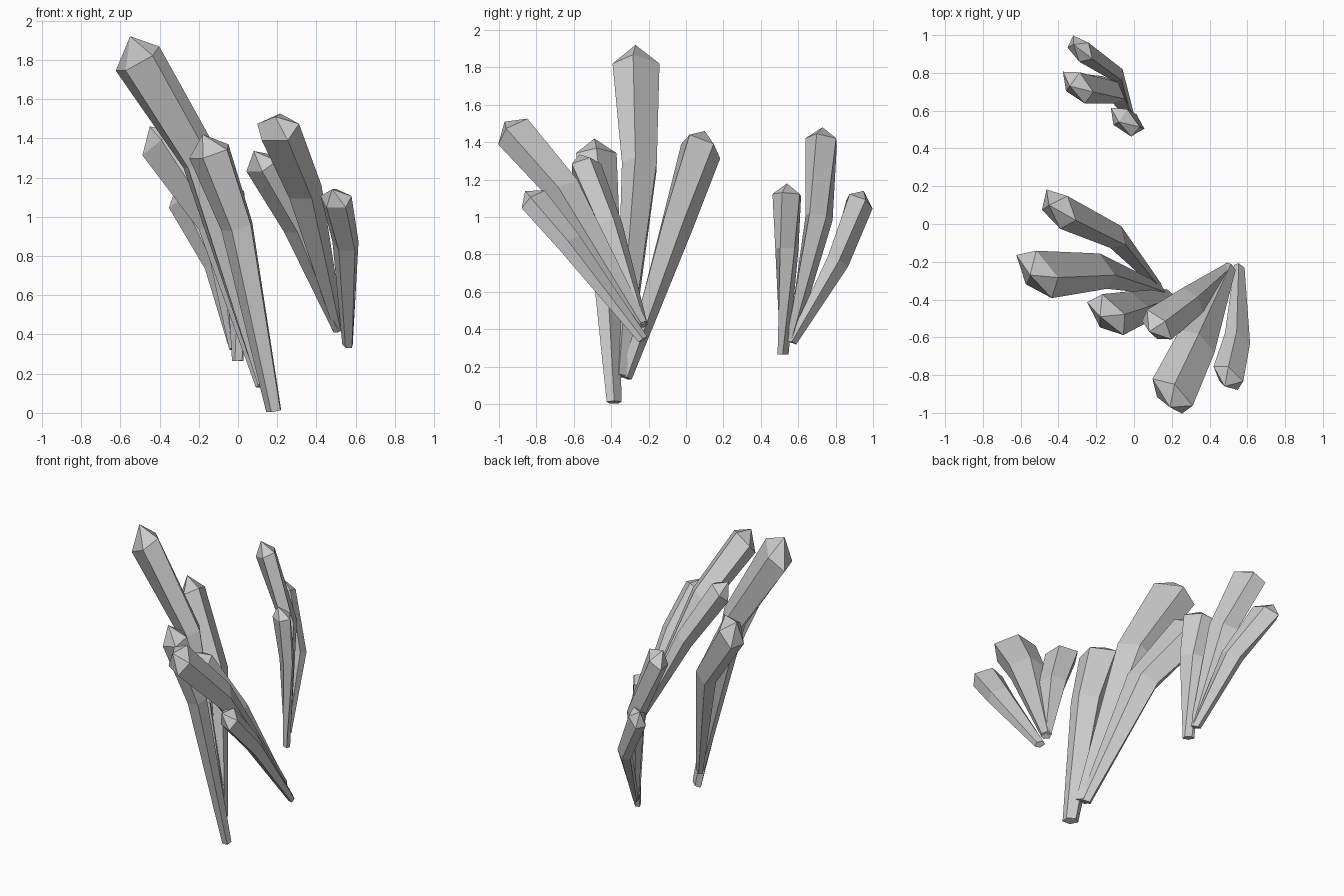
import bpy, bmesh, math
from mathutils import Vector

if "Cube" in bpy.data.objects:
    bpy.data.objects.remove(bpy.data.objects["Cube"])

SIDES = 5
WIDE = Vector((1, -1, 0)).normalized()    # shards are broad along this direction
THIN = Vector((1, 1, 0)).normalized()     # and flattened along this one

def ring(bm, centre, axis, radius):
    """Flattened pentagon across the axis, with one corner on the upper side."""
    axis = axis.normalized()
    side = axis.cross(Vector((0, 0, 1))).normalized()
    up = side.cross(axis)
    pts = []
    for i in range(SIDES):
        a = math.tau * i / SIDES
        d = radius * (up * math.cos(a) + side * math.sin(a))
        d = d + 0.27 * d.dot(WIDE) * WIDE - 0.27 * d.dot(THIN) * THIN
        pts.append(bm.verts.new(centre + d))
    return pts

def shard(name, base, bend, top, apex, r0, r1, r2):
    """Bent crystal that widens upward and ends in a blunt point."""
    base, bend, top, apex = map(Vector, (base, bend, top, apex))
    low, high = bend - base, top - bend
    bm = bmesh.new()
    rings = [ring(bm, base, low, r0),
             ring(bm, bend, low.normalized() + high.normalized(), r1),
             ring(bm, top, high, r2)]
    bm.faces.new(rings[0])
    for a, b in zip(rings, rings[1:]):
        for i in range(SIDES):
            j = (i + 1) % SIDES
            bm.faces.new((a[i], a[j], b[j], b[i]))
    point = bm.verts.new(apex)
    for i in range(SIDES):
        bm.faces.new((rings[2][i], rings[2][(i + 1) % SIDES], point))
    bmesh.ops.recalc_face_normals(bm, faces=bm.faces)
    mesh = bpy.data.meshes.new(name)
    bm.to_mesh(mesh)
    bm.free()
    bpy.context.collection.objects.link(bpy.data.objects.new(name, mesh))

# Large cluster
shard("large_shard_tall", (.13, -.34, .15), (-.19, -.24, 1.28), (-.51, -.26, 1.80), (-.55, -.27, 1.92), .035, .10, .13)
shard("large_shard_back", (.12, -.32, .14), (-.12, -.05, .97), (-.40, .08, 1.37), (-.45, .10, 1.46), .03, .09, .115)
shard("large_shard_front", (.185, -.385, .01), (.0, -.44, .95), (-.14, -.48, 1.33), (-.18, -.49, 1.42), .04, .085, .11)

# Front right cluster
shard("right_shard_long", (.51, -.23, .43), (.33, -.64, 1.14), (.20, -.91, 1.45), (.19, -.97, 1.51), .028, .095, .11)
shard("right_shard_inner", (.51, -.23, .42), (.30, -.41, .95), (.12, -.54, 1.27), (.08, -.57, 1.335), .025, .07, .085)
shard("right_shard_short", (.56, -.23, .345), (.55, -.62, .86), (.50, -.81, 1.09), (.48, -.86, 1.14), .028, .068, .08)

# Small back cluster
shard("back_shard_outer", (-.02, .57, .33), (-.11, .81, .76), (-.285, .925, 1.08), (-.32, .95, 1.14), .025, .062, .078)
shard("back_shard_tall", (-.02, .56, .33), (-.12, .71, 1.0), (-.30, .73, 1.41), (-.34, .73, 1.48), .025, .075, .09)
shard("back_shard_upright", (.0, .52, .265), (-.01, .54, .83), (-.05, .545, 1.12), (-.08, .54, 1.18), .03, .063, .08)
